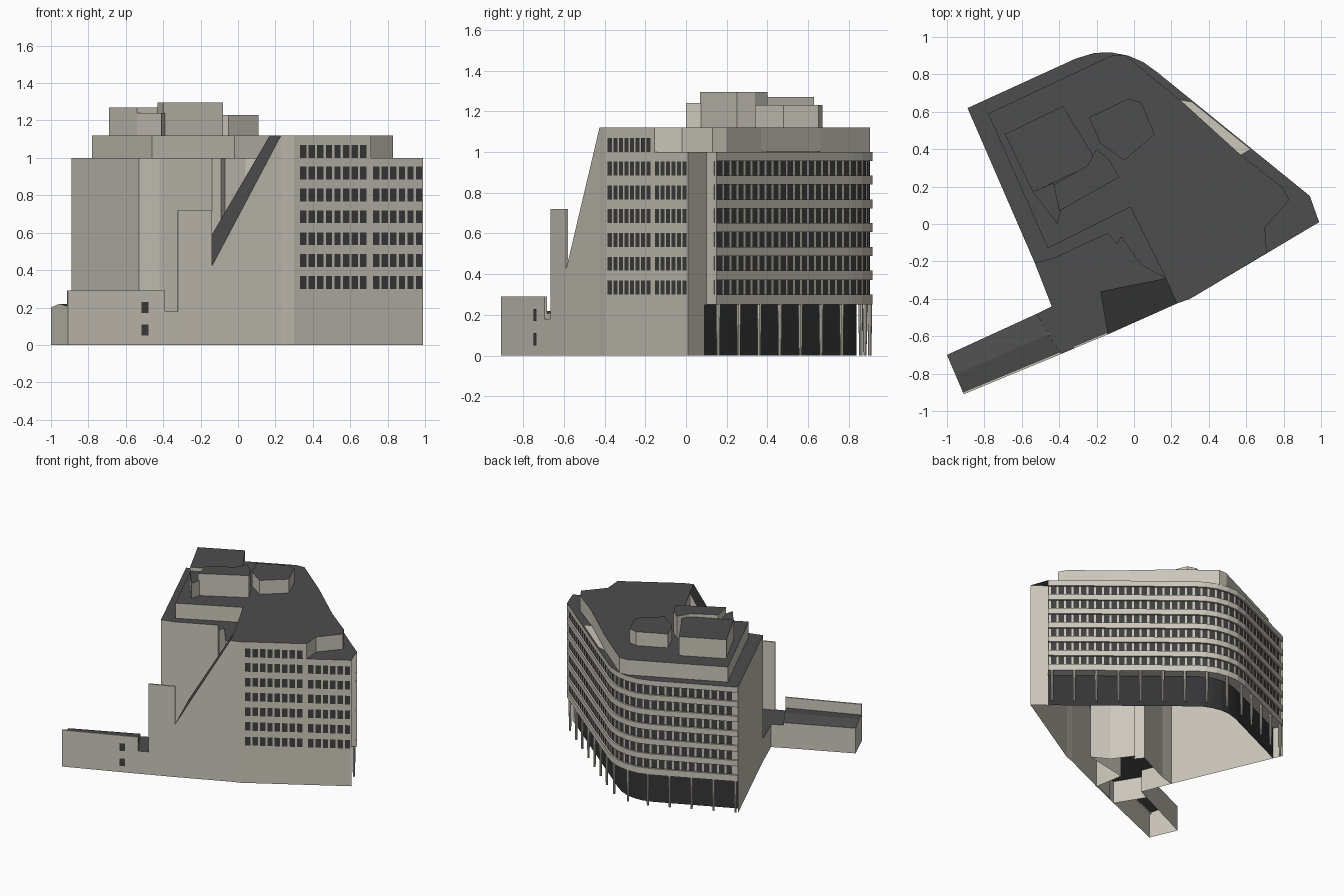
import bpy, bmesh
from mathutils import Vector, Matrix

if "Cube" in bpy.data.objects:
    bpy.data.objects.remove(bpy.data.objects["Cube"], do_unlink=True)


def material(name, color):
    m = bpy.data.materials.new(name)
    m.use_nodes = True
    m.diffuse_color = (*color, 1)
    m.node_tree.nodes["Principled BSDF"].inputs["Base Color"].default_value = (*color, 1)
    return m


STONE = material("pale stone", (0.60, 0.57, 0.50))
ROOF = material("dark roof", (0.075, 0.075, 0.075))
WINDOW = material("window glass", (0.05, 0.05, 0.05))
SHOP = material("ground floor glass", (0.035, 0.035, 0.037))


def finish(name, bm, mats):
    mesh = bpy.data.meshes.new(name)
    bm.to_mesh(mesh)
    bm.free()
    for m in mats:
        mesh.materials.append(m)
    obj = bpy.data.objects.new(name, mesh)
    bpy.context.collection.objects.link(obj)
    return obj


def shell(name, pts, z0, z1, skip=(), low={}, top=ROOF):
    """Bottomless prism over a counter-clockwise outline; z1 may vary per corner."""
    bm = bmesh.new()
    n = len(pts)
    tops = z1 if isinstance(z1, list) else [z1] * n
    up = [bm.verts.new((*p, z)) for p, z in zip(pts, tops)]
    for i in range(n):
        if i in skip:
            continue
        j, base = (i + 1) % n, low.get(i, z0)
        a, b = bm.verts.new((*pts[i], base)), bm.verts.new((*pts[j], base))
        bm.faces.new((a, b, up[j], up[i]))
    roof = bm.faces.new(up)
    roof.material_index = 1
    bmesh.ops.triangulate(bm, faces=[roof])
    return finish(name, bm, [STONE, top])


def offset(path, d):
    """Shift an open path to its left (inward) by d."""
    pts = [Vector(p) for p in path]
    out = []
    for i, p in enumerate(pts):
        dirs = [(pts[k + 1] - pts[k]).normalized() for k in (i - 1, i) if 0 <= k < len(pts) - 1]
        t = sum(dirs, Vector((0, 0))).normalized()
        out.append(p + Vector((-t.y, t.x)) * d / t.dot(dirs[0]))
    return out


def sweep(name, path, profile, mat):
    """Carry an (inset, height) profile along a path."""
    bm = bmesh.new()
    rows = [[bm.verts.new((*p, z)) for p in offset(path, d)] for d, z in profile]
    for lo, hi in zip(rows, rows[1:]):
        for i in range(len(path) - 1):
            bm.faces.new((lo[i], lo[i + 1], hi[i + 1], hi[i]))
    return finish(name, bm, [mat])


def along(path, s):
    """Point at distance s along the path."""
    pts = [Vector(p) for p in path]
    for a, b in zip(pts, pts[1:]):
        length = (b - a).length
        if s <= length:
            return a.lerp(b, s / length)
        s -= length
    return pts[-1]


def length_of(path):
    return sum((Vector(b) - Vector(a)).length for a, b in zip(path, path[1:]))


def windows(name, path, starts, rows, width, height):
    """Thin glass plates at given distances along a path, on each row."""
    bm = bmesh.new()
    for z in rows:
        for s in starts:
            a, b = along(path, s), along(path, s + width)
            bm.faces.new([bm.verts.new(v) for v in (
                (*a, z), (*b, z), (*b, z + height), (*a, z + height))])
    return finish(name, bm, [WINDOW])


# Outlines shared by several parts
curved = [(0.94, 0.15), (0.12, 0.815), (0.05, 0.865), (-0.03, 0.9), (-0.12, 0.917),
          (-0.21, 0.915), (-0.31, 0.885), (-0.89, 0.62)]
east, bend, ridge_front, ridge_back = (0.99, 0.01), (0.30, -0.40), (0.23, -0.425), (0.17, -0.29)
wedge_front, wedge_back = (-0.14, -0.59), (-0.18, -0.36)
court = [(-0.53, -0.21), (-0.42, -0.18), (-0.14, -0.05), (-0.09, -0.11), (-0.07, -0.07), (0.04, -0.22)]
floor_z, deck, top_z = 0.25, 1.0, 1.12

# Main block, open where the curved facade and the wedge join it
main = curved + court + [ridge_back, ridge_front, bend, east, (0.87, 0.10)]
n = len(main)
shell("main_block", main, 0, deck, skip=set(range(len(curved) - 1)) | {n - 5}, low={n - 1: floor_z})

# Top storey, set back on three sides
shell("top_storey", [(-0.78, 0.59), (-0.46, -0.13), (-0.02, 0.09), ridge_back, ridge_front, bend,
                     (0.71, -0.155), (0.70, -0.02), (0.83, 0.13), (0.79, 0.20), (0.57, 0.37),
                     (0.25, 0.66), (-0.05, 0.905), (-0.12, 0.9)], deck, top_z)
shell("roof_ledge", [(0.25, 0.66), (0.57, 0.37), (0.62, 0.40), (0.31, 0.65)], deck, deck + 0.006, top=STONE)

# Sloping wedge, courtyard and the thin free-standing wall
shell("sloping_wedge", [wedge_front, ridge_front, ridge_back, wedge_back], 0,
      [0.42, top_z, top_z, 0.52], skip={1})
shell("courtyard", court + [ridge_back, wedge_back, wedge_front, (-0.32, -0.665), (-0.39, -0.695),
                            (-0.52, -0.48), (-0.44, -0.44)], 0, 0.18, skip=set(range(9)))
shell("tall_screen_wall", [(-0.32, -0.665), wedge_front, (-0.144, -0.58), (-0.324, -0.655)],
      0, 0.72, top=STONE)

# Low annex with a raised front parapet
annex_front = [(-0.91, -0.91), (-0.39, -0.695)]
shell("annex_back", [(-1.0, -0.70), (-0.955, -0.805), (-0.455, -0.59), (-0.52, -0.48)],
      0, [0.2, 0.22, 0.22, 0.2], skip={1})
shell("annex_front", [(-0.955, -0.805), *annex_front, (-0.455, -0.59)],
      0, [0.22, 0.205, 0.205, 0.22], skip={3})
inner = offset(annex_front, 0.012)
shell("annex_parapet", annex_front + [tuple(inner[1]), tuple(inner[0])], 0.19, 0.29, top=STONE)
windows("annex_windows", offset(annex_front, -0.003), [0.425], [0.05, 0.17], 0.04, 0.06)

# Rooftop plant rooms
shell("plant_room_west", [(-0.69, 0.48), (-0.54, 0.17), (-0.24, 0.31), (-0.22, 0.37), (-0.38, 0.63)],
      top_z, 1.27)
shell("plant_room_middle", [(-0.43, 0.21), (-0.40, 0.07), (-0.08, 0.25), (-0.13, 0.34),
                            (-0.20, 0.40), (-0.25, 0.31)], top_z, 1.295)
shell("plant_room_low", [(-0.54, 0.17), (-0.41, 0.0), (-0.39, 0.08), (-0.43, 0.22)], top_z, 1.24)
shell("plant_room_east", [(-0.24, 0.57), (-0.18, 0.43), (-0.05, 0.34), (0.11, 0.48), (0.04, 0.65),
                          (-0.03, 0.67)], top_z, 1.23)

# Curved facade: projecting bands with recessed window rows
rows = [0.30 + 0.117 * i for i in range(6)]
recess, win_h = 0.015, 0.072
profile = [(0, floor_z)]
for z in rows:
    profile += [(0, z), (recess, z), (recess, z + win_h), (0, z + win_h)]
profile.append((0, deck))
sweep("curved_facade", curved, profile, STONE)
pitch = 0.055
total = length_of(curved)
windows("curved_facade_windows", offset(curved, recess - 0.003),
        [0.02 + pitch * i for i in range(int((total - 0.06) / pitch))], rows, 0.04, win_h)

# Recessed ground floor behind a row of slim columns
sweep("colonnade_soffit", curved, [(0.08, floor_z), (0, floor_z)], STONE)
sweep("ground_floor_glass", curved, [(0.08, 0), (0.08, floor_z)], SHOP)
bm = bmesh.new()
line = offset(curved, 0.014)
count = 14
for i in range(count):
    p = along(line, 0.03 + (length_of(line) - 0.05) * i / (count - 1))
    bmesh.ops.create_cone(bm, cap_ends=True, segments=8, radius1=0.008, radius2=0.012, depth=floor_z,
                          matrix=Matrix.Translation((p.x, p.y, floor_z / 2)))
finish("columns", bm, [STONE])

# Front facade windows in two groups, with one extra row in the top storey
front = offset([bend, east], -0.003)
left_group = [0.035 + 0.0535 * i for i in range(8)]
right_group = [0.49 + 0.053 * i for i in range(6)]
windows("front_windows", front, left_group + right_group, rows, 0.039, 0.068)
windows("front_top_windows", front, left_group, [1.0], 0.039, 0.068)
